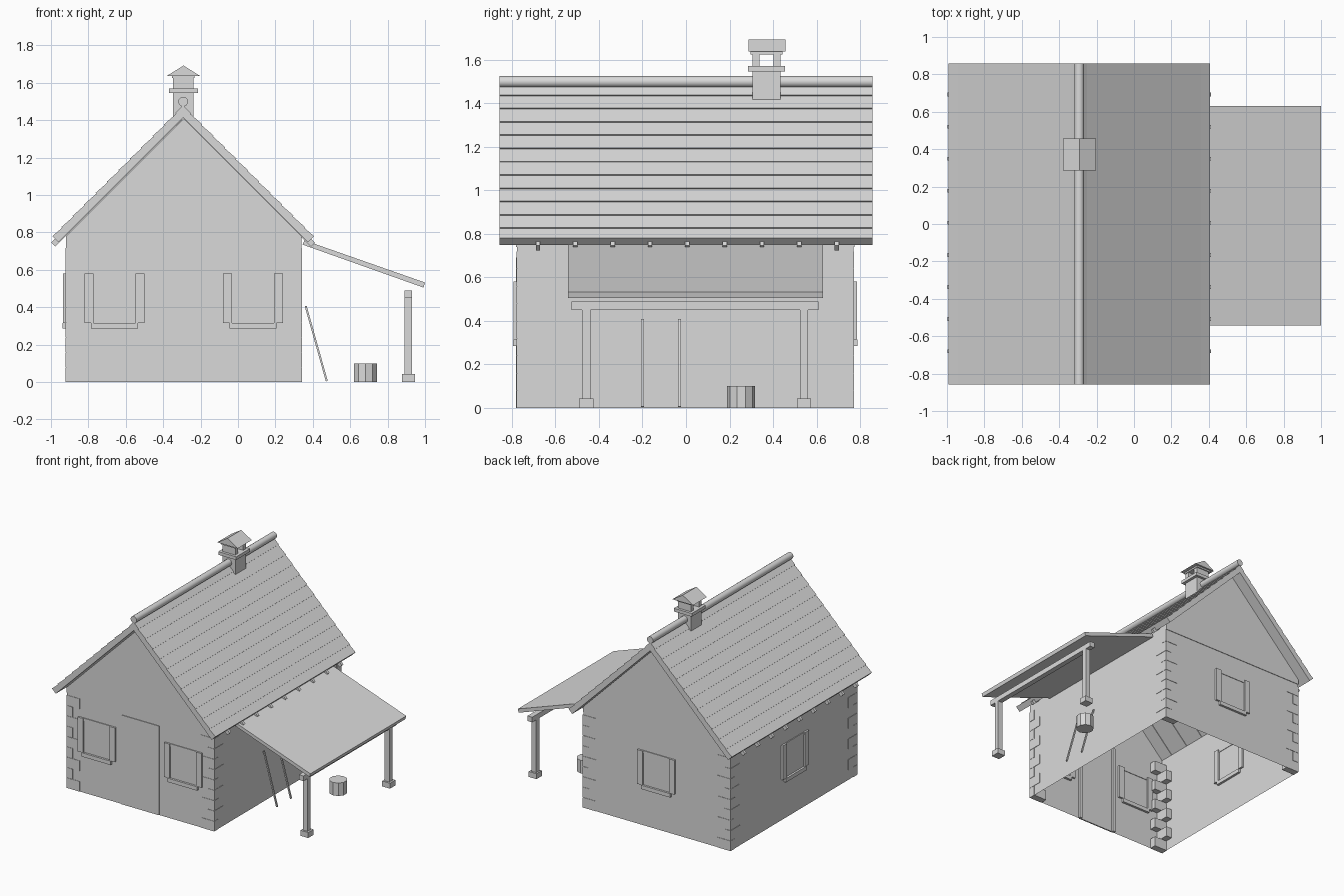
import bpy, bmesh, math

if "Cube" in bpy.data.objects:
    bpy.data.objects.remove(bpy.data.objects["Cube"])

grey = bpy.data.materials.new("plain_grey")
grey.diffuse_color = (0.7, 0.7, 0.7, 1)
grey.use_nodes = True
grey.node_tree.nodes["Principled BSDF"].inputs["Base Color"].default_value = grey.diffuse_color


def finish(name, bm):
    bmesh.ops.recalc_face_normals(bm, faces=bm.faces)
    me = bpy.data.meshes.new(name)
    bm.to_mesh(me)
    bm.free()
    me.materials.append(grey)
    ob = bpy.data.objects.new(name, me)
    bpy.context.collection.objects.link(ob)
    return ob


def add_box(bm, x0, x1, y0, y1, z0, z1):
    vs = bmesh.ops.create_cube(bm, size=1)["verts"]
    for v in vs:
        v.co = ((x0 + x1) / 2 + v.co.x * (x1 - x0),
                (y0 + y1) / 2 + v.co.y * (y1 - y0),
                (z0 + z1) / 2 + v.co.z * (z1 - z0))


def boxes(name, items):
    bm = bmesh.new()
    for b in items:
        add_box(bm, *b)
    return finish(name, bm)


def prism(name, profiles, spans):
    """Extrude each (x, z) profile along y over every span."""
    bm = bmesh.new()
    for prof in profiles:
        for y0, y1 in spans:
            f = bm.faces.new([bm.verts.new((x, y0, z)) for x, z in prof])
            ext = bmesh.ops.extrude_face_region(bm, geom=[f])["geom"]
            for v in ext:
                if isinstance(v, bmesh.types.BMVert):
                    v.co.y = y1
    return finish(name, bm)


CX, APEX = -0.29, 1.48
X0, X1, Y0, Y1 = -0.92, 0.34, -0.777, 0.77
R2 = math.sqrt(2)


def slope(s, n, side):
    """Point s down the roof and n out of its surface."""
    return (CX - 0.003 + side * (s + n) / R2, APEX + (n - s) / R2)


# thin shell walls, open underneath
bm = bmesh.new()
gable = [(X0, 0), (X1, 0), (X1, 0.78), (CX, 1.41), (X0, 0.78)]
for y in (Y0, Y1):
    bm.faces.new([bm.verts.new((x, y, z)) for x, z in gable])
for x in (X0, X1):
    bm.faces.new([bm.verts.new((x, y, z)) for y, z in
                  ((Y0, 0), (Y1, 0), (Y1, 0.78), (Y0, 0.78))])
finish("walls", bm)

# slightly proud gable boards
prism("gable_boards", [[(X0, 0.74), (X1, 0.74), (X1, 0.78), (CX, 1.41), (X0, 0.78)]],
      [(Y0 - 0.004, Y0), (Y1, Y1 + 0.004)])

# alternating corner blocks
blocks = []
for sx, x in ((1, X0), (-1, X1)):
    for sy, y in ((1, Y0), (-1, Y1)):
        for i in range(9):
            lx, ly = (0.11, 0.05) if i % 2 == 0 else (0.05, 0.11)
            xs = sorted((x - sx * 0.003, x + sx * lx))
            ys = sorted((y - sy * 0.003, y + sy * ly))
            blocks.append((*xs, *ys, i * 0.08, i * 0.08 + 0.078))
boxes("corner_blocks", blocks)

# stepped shingle roof
L, ROW = 0.99, 0.0863
profiles = []
for side in (-1, 1):
    pts = [(0, 0)]
    lips = [L - 0.068 - ROW * k for k in range(11)][::-1]
    for s in lips:
        pts += [(s, 0), (s, -0.006)]
    pts += [(L, 0), (L, -0.046), (0.046, -0.046)]
    profiles.append([slope(s, n, side) for s, n in pts])
prism("shingle_roof", profiles, [(-0.857, 0.857)])

# rafters with tails past the eaves
prism("rafters",
      [[slope(s, n, side) for s, n in
        ((0.06, -0.021), (1.018, -0.021), (1.018, -0.051), (0.06, -0.051))]
       for side in (-1, 1)],
      [(-0.69 + 0.1715 * i, -0.67 + 0.1715 * i) for i in range(9)])

# rounded ridge roll
prism("ridge_roll", [[(CX - 0.003 + 0.026 * math.cos(a * math.pi / 8),
                       1.499 + 0.026 * math.sin(a * math.pi / 8)) for a in range(16)]],
      [(-0.858, 0.858)])
ridge = bpy.data.objects["ridge_roll"]
bpy.context.view_layer.objects.active = ridge
ridge.select_set(True)
bpy.ops.object.shade_smooth_by_angle()

# chimney with open smoke slot
boxes("chimney", [
    (-0.347, -0.237, 0.305, 0.435, 1.37, 1.545),
    (-0.368, -0.215, 0.285, 0.455, 1.545, 1.57),
    (-0.347, -0.237, 0.305, 0.338, 1.57, 1.63),
    (-0.347, -0.237, 0.402, 0.435, 1.57, 1.63),
    (-0.352, -0.232, 0.297, 0.443, 1.625, 1.64)])
prism("chimney_cap", [[(-0.38, 1.637), (-0.203, 1.637), (-0.2915, 1.692)]],
      [(0.287, 0.457)])


# windows: u runs along the wall, d is the outward offset
def window(name, c, axis, wall, out):
    parts = [(-0.16, -0.113, 0.315, 0.58, 0.015),
             (0.113, 0.16, 0.315, 0.58, 0.015),
             (-0.125, 0.125, 0.285, 0.315, 0.018),
             (-0.113, 0.113, 0.56, 0.58, 0.006),
             (-0.113, 0.113, 0.315, 0.56, 0.002)]
    items = []
    for u0, u1, z0, z1, d in parts:
        ds = (wall - d, wall + d)
        us = (c + u0, c + u1)
        items.append((*us, *ds, z0, z1) if axis == "x" else (*ds, *us, z0, z1))
    boxes(name, items)


window("front_window_left", -0.66, "x", Y0, -1)
window("front_window_right", 0.08, "x", Y0, -1)
window("back_window", CX, "x", Y1, 1)
window("side_window", -0.01, "y", X0, -1)

# front door, a shallow slab with inner posts
boxes("door", [(-0.45, -0.13, Y0 - 0.005, Y0 + 0.005, 0, 0.69),
               (-0.46, -0.435, Y0 + 0.001, Y0 + 0.02, 0, 0.7),
               (-0.145, -0.12, Y0 + 0.001, Y0 + 0.02, 0, 0.7)])

# lean-to porch
prism("porch_roof", [[(0.345, 0.735), (0.992, 0.505), (1.0, 0.532), (0.355, 0.758)]],
      [(-0.543, 0.63)])
posts = [(0.89, 0.93, -0.527, 0.61, 0.45, 0.49)]
for y in (-0.458, 0.542):
    posts += [(0.89, 0.93, y - 0.019, y + 0.019, 0.04, 0.45),
              (0.878, 0.945, y - 0.033, y + 0.033, 0, 0.042)]
boxes("porch_posts_and_beam", posts)

# poles leaning on the wall
prism("leaning_poles", [[(0.357, 0.405), (0.367, 0.408), (0.48, 0.006), (0.47, 0.003)]],
      [(-0.206, -0.194), (-0.036, -0.024)])

# chopping block
bm = bmesh.new()
bmesh.ops.create_cone(bm, cap_ends=True, segments=10, radius1=0.064, radius2=0.064, depth=0.1)
bmesh.ops.translate(bm, verts=bm.verts, vec=(0.681, 0.253, 0.05))
finish("chopping_block", bm)
